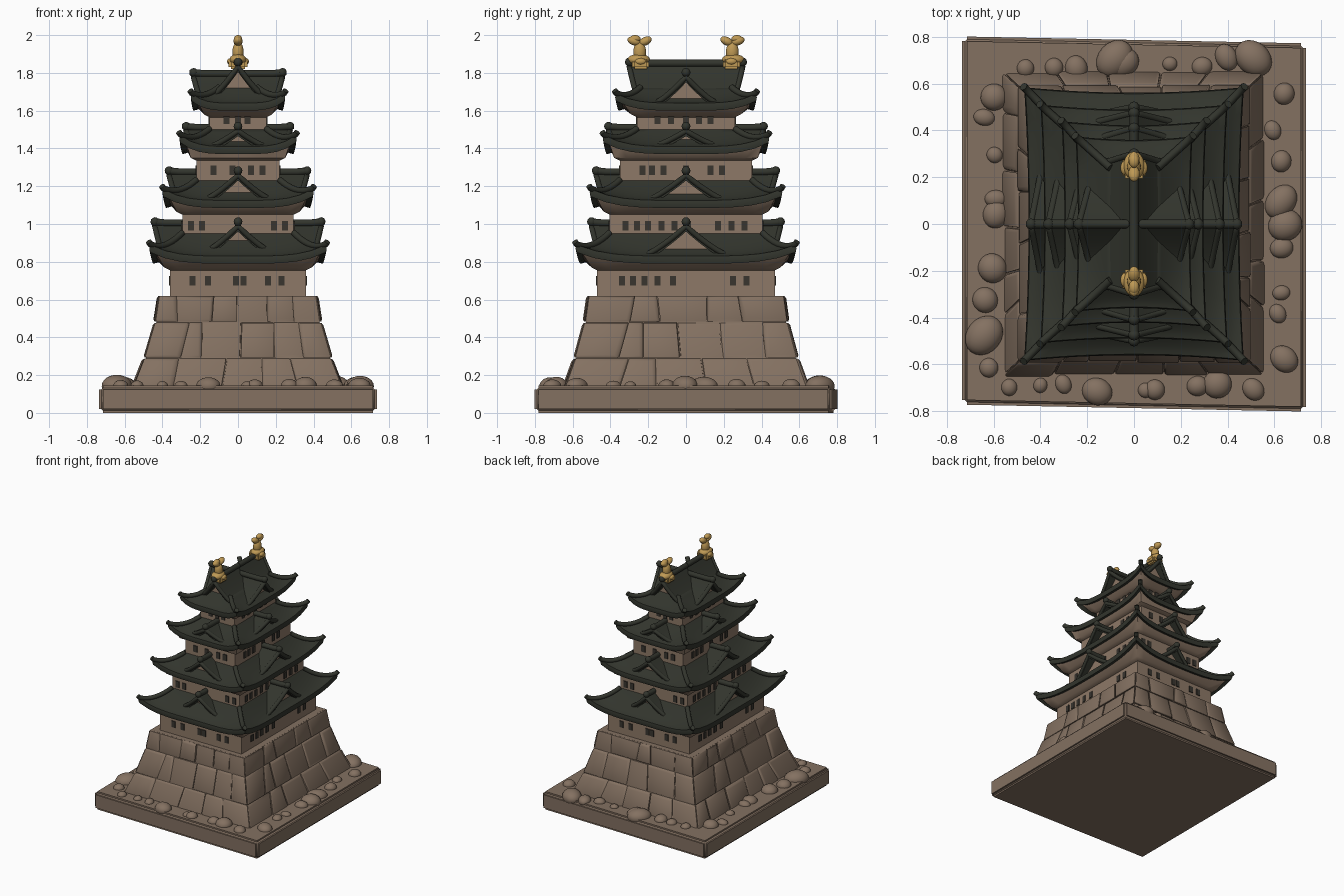
import bpy, bmesh, math, random
from mathutils import Vector, Matrix

random.seed(7)
if "Cube" in bpy.data.objects:
    bpy.data.objects.remove(bpy.data.objects["Cube"])


def material(name, rgb):
    m = bpy.data.materials.new(name)
    m.use_nodes = True
    m.diffuse_color = (*rgb, 1)
    b = m.node_tree.nodes["Principled BSDF"]
    b.inputs["Base Color"].default_value = (*rgb, 1)
    b.inputs["Roughness"].default_value = 0.8
    return m


STONE = material("stone", (0.23, 0.165, 0.12))
PLASTER = material("plaster", (0.27, 0.19, 0.135))
TILE = material("roof_tile", (0.032, 0.035, 0.026))
WINDOW = material("window_dark", (0.04, 0.035, 0.028))
GOLD = material("gold", (0.52, 0.32, 0.09))
SIDES = ["front", "left", "back", "right"]


def finish(name, bm, *mats, angle=40):
    bmesh.ops.recalc_face_normals(bm, faces=bm.faces)
    me = bpy.data.meshes.new(name)
    bm.to_mesh(me)
    bm.free()
    for m in mats:
        me.materials.append(m)
    ob = bpy.data.objects.new(name, me)
    bpy.context.collection.objects.link(ob)
    bpy.ops.object.select_all(action='DESELECT')
    ob.select_set(True)
    bpy.context.view_layer.objects.active = ob
    bpy.ops.object.shade_smooth_by_angle(angle=math.radians(angle))
    return ob


def axes(k):
    """Outward normal and sideways direction of side k."""
    n = [(0, -1), (1, 0), (0, 1), (-1, 0)][k]
    return Vector((*n, 0)), Vector((-n[1], n[0], 0))


def ring(bm, hx, hy, z, lift=0.0, bow=0.0, seg=12):
    """Rectangular loop whose corners may sweep up and out."""
    out = []
    for k in range(4):
        n, t = axes(k)
        hn, ht = (hx, hy)[k % 2 == 0], (hy, hx)[k % 2 == 0]
        for i in range(seg):
            s = 2 * i / seg - 1
            p = n * hn * (1 - bow * (1 - s * s)) + t * ht * s
            out.append(bm.verts.new((p.x, p.y, z + lift * abs(s) ** 4)))
    return out


def loft(bm, rings, mat_rule=lambda i: 0):
    for i, (a, b) in enumerate(zip(rings, rings[1:])):
        for j in range(len(a)):
            q = (j + 1) % len(a)
            bm.faces.new((a[j], a[q], b[q], b[j])).material_index = mat_rule(i)
    bm.faces.new(rings[0][::-1]).material_index = mat_rule(0)
    bm.faces.new(rings[-1]).material_index = mat_rule(len(rings) - 2)


def tube(name, pts, r, mat, radii=None):
    cu = bpy.data.curves.new(name, 'CURVE')
    cu.dimensions = '3D'
    cu.bevel_depth, cu.bevel_resolution, cu.use_fill_caps = r, 3, True
    sp = cu.splines.new('POLY')
    sp.points.add(len(pts) - 1)
    for i, p in enumerate(pts):
        sp.points[i].co = (*p, 1)
        sp.points[i].radius = radii[i] if radii else 1
    cu.materials.append(mat)
    ob = bpy.data.objects.new(name, cu)
    bpy.context.collection.objects.link(ob)


def box(bm, centre, size, rot=Matrix()):
    bmesh.ops.create_cube(bm, size=1, matrix=Matrix.Translation(centre) @ rot @ Matrix.Diagonal((*size, 1)))


def ball(bm, centre, size, rot=Matrix(), sub=3):
    bmesh.ops.create_icosphere(bm, subdivisions=sub, radius=1,
                               matrix=Matrix.Translation(centre) @ rot @ Matrix.Diagonal((*size, 1)))


# Ground slab, slightly skewed
bm = bmesh.new()
box(bm, (0, 0, 0.072), (1.47, 1.575, 0.144))
for v in bm.verts:
    v.co.y -= 0.02 * v.co.x
bmesh.ops.bevel(bm, geom=[e for e in bm.edges], offset=0.02, segments=3, affect='EDGES')
finish("ground_slab", bm, STONE)

# Boulders scattered round the foot of the stone wall
bm = bmesh.new()
for k in range(4):
    n, t = axes(k)
    hn, ht = (0.62, 0.66) if k % 2 else (0.69, 0.58)
    for i in range(9):
        s = (i + random.uniform(0.1, 0.9)) / 4.5 - 1
        r = random.uniform(0.03, 0.075)
        c = n * (hn + random.uniform(-0.03, 0.03)) + t * ht * s
        ball(bm, (c.x, c.y, 0.142), (r, r * random.uniform(0.9, 1.3), r * 0.8),
             Matrix.Rotation(random.uniform(0, 3), 4, 'Z'))
finish("boulders", bm, STONE)


# Battered stone wall: core plus fitted blocks
def batter(z):
    f = max(0, 1 - (z - 0.14) / 0.48) ** 1.5
    return 0.41 + 0.135 * f, 0.51 + 0.125 * f


bm = bmesh.new()
loft(bm, [ring(bm, *batter(z), z) for z in [0.12 + 0.05 * i for i in range(11)]])
finish("stone_wall_core", bm, STONE)

bm = bmesh.new()
courses = [0.13, 0.29, 0.48, 0.622]
for k in range(4):
    n, t = axes(k)

    def on_wall(u, z, off):
        hx, hy = batter(z)
        hn, ht = (hx, hy) if k % 2 else (hy, hx)
        return n * (hn + off) + t * (ht + off) * u + Vector((0, 0, z))

    for row in range(3):
        cols = random.choice((5, 6))
        wob = [0] + [random.uniform(-0.025, 0.025) for _ in range(cols - 1)] + [0]
        lean = [0] + [random.uniform(-0.05, 0.05) for _ in range(cols - 1)] + [0]
        u = [2 * c / cols - 1 + lean[c] * 1.5 for c in range(cols + 1)]
        for c in range(cols):
            z0, z1 = courses[row], courses[row + 1]
            bulge = random.uniform(0.008, 0.02)
            layers = []
            for inset, off in ((0.002, -0.004), (0.004, bulge * 0.6), (0.016, bulge)):
                du, b, d = inset * 2, u[c], u[c + 1]
                quad = ((b + du, z0 + inset), (d - du, z0 + inset),
                        (d + lean[c + 1] - du, z1 - inset), (b + lean[c] + du, z1 - inset))
                layers.append([bm.verts.new(on_wall(*q, off)) for q in quad])
            loft(bm, layers)
finish("stone_blocks", bm, STONE, angle=50)


# Gabled dormer: curved shell, plaster infill, ridge and verge rolls
def dormer(name, k, out, inn, w, zb, za):
    n, t = axes(k)

    def at(a, d, dz=0.0):
        z = zb + (za - zb) * (1 - abs(a)) ** 1.35
        return n * d + t * a * w + Vector((0, 0, z + dz))

    steps = [i / 8 - 1 for i in range(17)]
    bm = bmesh.new()
    flare = lambda a: out - 0.05 * abs(a)
    loops = [[bm.verts.new(at(a, d or flare(a), dz)) for a in steps]
             for d, dz in ((inn, -0.04), (0, -0.04), (0, 0), (inn, 0))]
    for i in range(16):
        for a, b in zip(loops, loops[1:] + loops[:1]):
            bm.faces.new((a[i], a[i + 1], b[i + 1], b[i]))
    for i in (0, 16):
        bm.faces.new([q[i] for q in loops])
    finish(name + "_roof", bm, TILE)

    bm = bmesh.new()
    inner = steps[2:-2]
    ends = [[bm.verts.new(at(a, d, -0.02)) for a in inner] +
            [bm.verts.new(n * d + t * s * w * 0.75 + Vector((0, 0, zb - 0.04))) for s in (1, -1)]
            for d in (out - 0.06, inn)]
    loft(bm, ends)
    finish(name + "_gable", bm, PLASTER)

    tube(name + "_verge", [at(a, flare(a), -0.012) for a in steps], 0.015, TILE)
    up = Vector((0, 0, 0.006))
    tube(name + "_ridge", [at(0, inn) + up, at(0, out - 0.05) + up, at(0, out + 0.008) + up * 2], 0.02, TILE)
    bm = bmesh.new()
    ball(bm, at(0, out) + up * 2, (0.024, 0.024, 0.024), sub=2)
    finish(name + "_ridge_end", bm, TILE)


# Sweeping roof skirt with plaster soffit and hip rolls
def roof(name, wall, eave, top, z, ztop, lift):
    bm = bmesh.new()
    ex, ey = eave
    rings = [ring(bm, *wall, z - 0.035), ring(bm, wall[0] + 0.03, wall[1] + 0.03, z - 0.02),
             ring(bm, ex - 0.03, ey - 0.03, z + 0.008, lift * 0.8, 0.04),
             ring(bm, ex, ey, z, lift, 0.04), ring(bm, ex + 0.005, ey + 0.005, z + 0.02, lift, 0.04)]
    hips = []
    for i in range(9):
        f = i / 8
        hx, hy = ex + (top[0] - ex) * f, ey + (top[1] - ey) * f
        zz = z + 0.04 + (ztop - z - 0.04) * f ** 1.5
        up = lift * (1 - f) ** 2
        rings.append(ring(bm, hx, hy, zz, up, 0.04 * (1 - f)))
        hips.append((hx, hy, zz + up))
    loft(bm, rings, lambda i: 0 if i < 2 else 1)
    finish(name, bm, PLASTER, TILE)
    for sx in (-1, 1):
        for sy in (-1, 1):
            pts = [(sx * x, sy * y, h + 0.004) for x, y, h in hips]
            tip = (sx * (ex + 0.008), sy * (ey + 0.008), hips[0][2] + 0.016)
            tube(name + "_hip", [tip] + pts, 0.017, TILE)


# Storeys: wall half sizes, wall z range, eave half sizes, eave z, roof top z, window height
storeys = [
    ((0.36, 0.47), 0.60, (0.465, 0.58), 0.79, 0.95, 0.70),
    ((0.295, 0.405), 0.85, (0.395, 0.505), 1.085, 1.23, 0.99),
    ((0.22, 0.35), 1.14, (0.305, 0.435), 1.37, 1.50, 1.285),
    ((0.15, 0.26), 1.40, (0.245, 0.37), 1.60, 1.72, 1.555),
]
# Dormers: front reach, side reach, front half width, side half width, apex z
dormers = [(0.50, 0.44, 0.23, 0.25, 1.0), (0.475, 0.365, 0.2, 0.23, 1.27),
           (0.41, 0.275, 0.17, 0.2, 1.505), (0.3, 0.235, 0.15, 0.18, 1.79)]
# Window positions along each wall
front_rows = [(-0.24, -0.16, -0.01, 0.03, 0.16, 0.23), (-0.25, -0.19, 0.19, 0.25),
              (-0.13, -0.03, 0.07, 0.13), (-0.06, 0.0, 0.05)]
side_rows = [(-0.34, -0.28, -0.22, -0.15, -0.07, 0.25, 0.32),
             (-0.32, -0.26, -0.2, -0.13, -0.06, 0.01, 0.17, 0.24, 0.31),
             (-0.23, -0.18, -0.12, 0.0, 0.13, 0.19), (-0.15, -0.08, 0.0, 0.07, 0.13)]

for i, (wall, z0, eave, z, ztop, zw) in enumerate(storeys):
    tag = "storey_%d" % (i + 1)
    bm = bmesh.new()
    box(bm, (0, 0, (z0 + z) / 2), (wall[0] * 2, wall[1] * 2, z - z0))
    finish(tag + "_wall", bm, PLASTER)
    inner = storeys[i + 1][0] if i < 3 else (0.1, 0.24)
    roof(tag + "_roof", wall, eave, inner, z, ztop, 0.06 if i < 3 else 0.05)

    bm = bmesh.new()
    for k in range(4):
        n, t = axes(k)
        hn = wall[0] if k % 2 else wall[1]
        for u in (side_rows if k % 2 else front_rows)[i]:
            c = n * (hn + 0.002) + t * u
            box(bm, (c.x, c.y, zw), (0.008, 0.032, 0.05) if k % 2 else (0.032, 0.008, 0.05))
    finish(tag + "_windows", bm, WINDOW)

    fy, sx, wf, ws, za = dormers[i]
    for k in range(4):
        if i == 3 and k % 2 == 0:
            continue
        out, w = (sx, ws) if k % 2 else (fy, wf)
        dormer("%s_%s_dormer" % (tag, SIDES[k]), k, out, inner[k % 2 == 0] - 0.03 if i < 3 else 0.01,
               w, z + 0.045, za)

# Crowning gabled roof along the depth
for k in (0, 2):
    dormer("top_%s" % SIDES[k], k, 0.3, 0.001, 0.16, 1.675, 1.845)

# Gilded fish finials on the ridge ends
for s, side in ((-1, "front"), (1, "back")):
    bm = bmesh.new()
    y = s * 0.24
    box(bm, (0, y, 1.845), (0.1, 0.09, 0.05))
    bmesh.ops.bevel(bm, geom=bm.edges[:], offset=0.012, segments=2, affect='EDGES')
    ball(bm, (0, y + s * 0.01, 1.87), (0.045, 0.06, 0.03))
    ball(bm, (0, y + s * 0.005, 1.91), (0.03, 0.034, 0.055))
    for d, tilt in ((0.035, 0.35), (-0.025, -0.45)):
        ball(bm, (0, y + s * (d - 0.0), 1.968), (0.024, 0.036, 0.022), Matrix.Rotation(s * tilt, 4, 'X'))
    ball(bm, (0, y + s * 0.03, 1.98), (0.022, 0.03, 0.02))
    for x in (-1, 1):
        ball(bm, (x * 0.04, y, 1.86), (0.018, 0.03, 0.018))
    finish(side + "_finial", bm, GOLD, angle=60)
